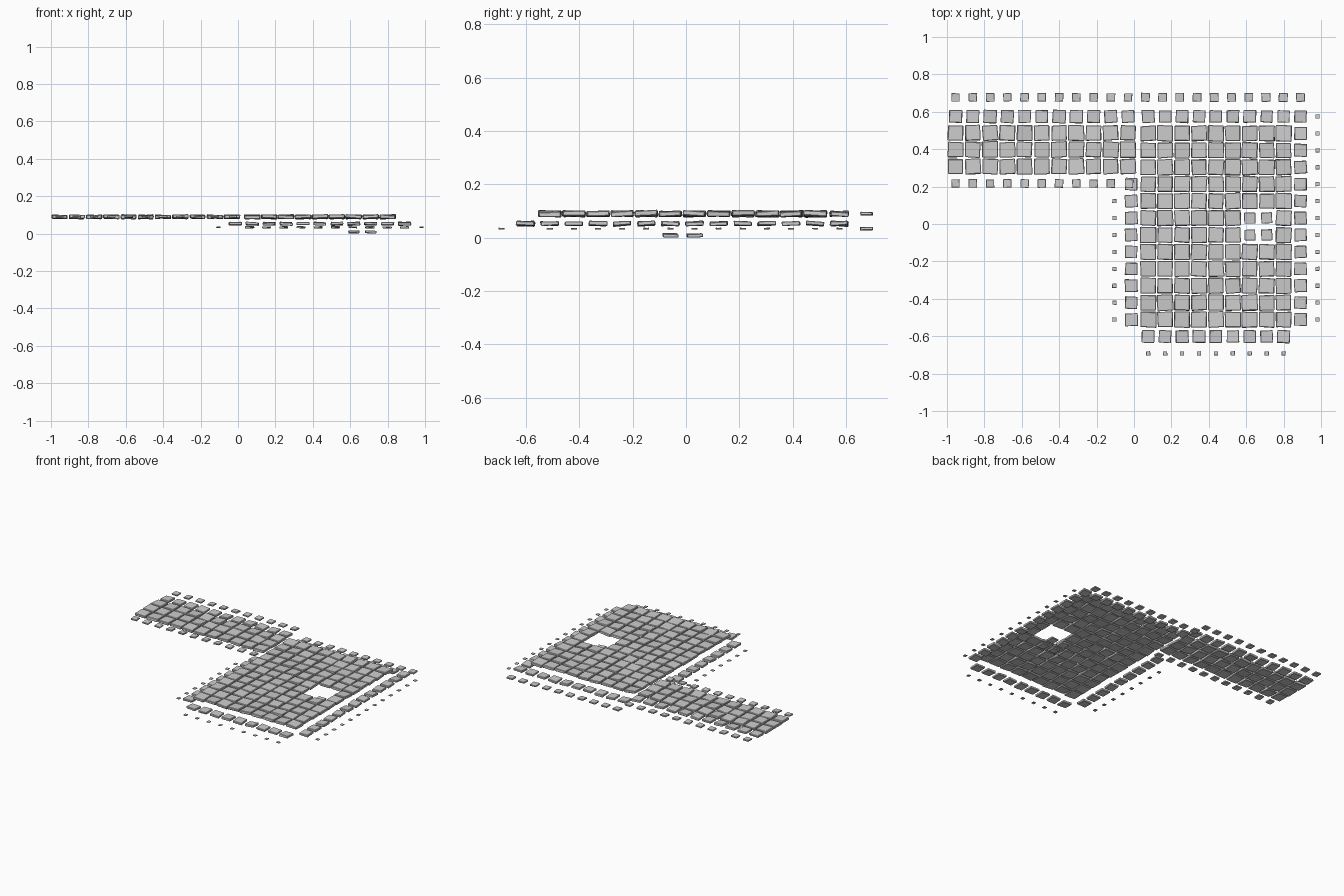
import bpy, bmesh, random
from math import radians
from mathutils import Matrix, Vector, Euler

if "Cube" in bpy.data.objects:
    bpy.data.objects.remove(bpy.data.objects["Cube"])

random.seed(7)
STEP = 0.0905


def stone(bm, x, y, z, size, tilt=4.0, turn=3.0):
    """One rough, bevelled slab, slightly tilted and skewed."""
    s = size * random.uniform(0.97, 1.03)
    rot = Euler((radians(random.uniform(-tilt, tilt)),
                 radians(random.uniform(-tilt, tilt)),
                 radians(random.uniform(-turn, turn)))).to_matrix().to_4x4()
    tmp = bmesh.new()
    bmesh.ops.create_cube(tmp, size=1)
    for v in tmp.verts:
        v.co += Vector((random.uniform(-.03, .03), random.uniform(-.03, .03),
                        random.uniform(-.08, .08)))
    bmesh.ops.transform(tmp, verts=tmp.verts, matrix=Matrix.Diagonal((s, s, s * 0.23, 1)))
    bmesh.ops.bevel(tmp, geom=tmp.edges[:], offset=s * 0.035, segments=1, affect='EDGES')
    bmesh.ops.transform(tmp, verts=tmp.verts, matrix=Matrix.Translation((x, y, z)) @ rot)
    me = bpy.data.meshes.new("tmp")
    tmp.to_mesh(me)
    tmp.free()
    bm.from_mesh(me)
    bpy.data.meshes.remove(me)


def paving(name, spots, z, size, ground=False, tilt=4.0):
    bm = bmesh.new()
    for x, y in spots:
        stone(bm, x, y, z, size, tilt)
    if ground:
        low = min(v.co.z for v in bm.verts)
        bmesh.ops.translate(bm, verts=bm.verts, vec=(0, 0, -low))
    me = bpy.data.meshes.new(name)
    bm.to_mesh(me)
    bm.free()
    bpy.context.collection.objects.link(bpy.data.objects.new(name, me))


def col(k):
    return -0.105 + STEP * k


def row(r):
    return 0.575 - STEP * r


path_x = [-0.954 + 0.0922 * i for i in range(21)]

# Raised path leading off to the left
paving("path_slabs", [(x, y) for x in path_x[:11] for y in (0.487, 0.398, 0.308)], 0.09, 0.083)
paving("path_side_slabs", [(x, 0.575) for x in path_x[:11]], 0.09, 0.069)
paving("path_edge_stones", [(x, y) for x in path_x[:10] for y in (0.677, 0.217)]
       + [(path_x[10], 0.677), (path_x[10] + 0.005, 0.217)], 0.09, 0.044)

# Courtyard field, with a 2 x 2 gap for the pit
pit = [(k, r) for k in (8, 9) for r in (6, 7)]
field = [(k, r) for k in range(2, 11) for r in range(1, 13) if (k, r) not in pit]
paving("courtyard_slabs", [(col(k), row(r)) for k, r in field], 0.09, 0.083)

# Sunken stones in the pit
paving("pit_stones", [(col(k), row(r)) for k, r in pit], 0.014, 0.059, ground=True)

# Lower border ring around the courtyard
border = ([(col(k), row(0)) for k in range(2, 12)]
          + [(col(11), row(r)) for r in range(1, 13)]
          + [(col(1), row(r)) for r in range(4, 13)]
          + [(col(k), row(13)) for k in range(2, 11)])
paving("border_slabs", border, 0.053, 0.066)

# Outermost stones
paving("back_edge_stones", [(x, 0.677) for x in path_x[11:]], 0.034, 0.046, tilt=2)
pebbles = ([(col(12), row(r)) for r in range(13)]
           + [(col(0), row(r)) for r in range(5, 13)]
           + [(col(k), row(14) - 0.0) for k in range(2, 11)])
paving("edge_pebbles", pebbles, 0.034, 0.022)
